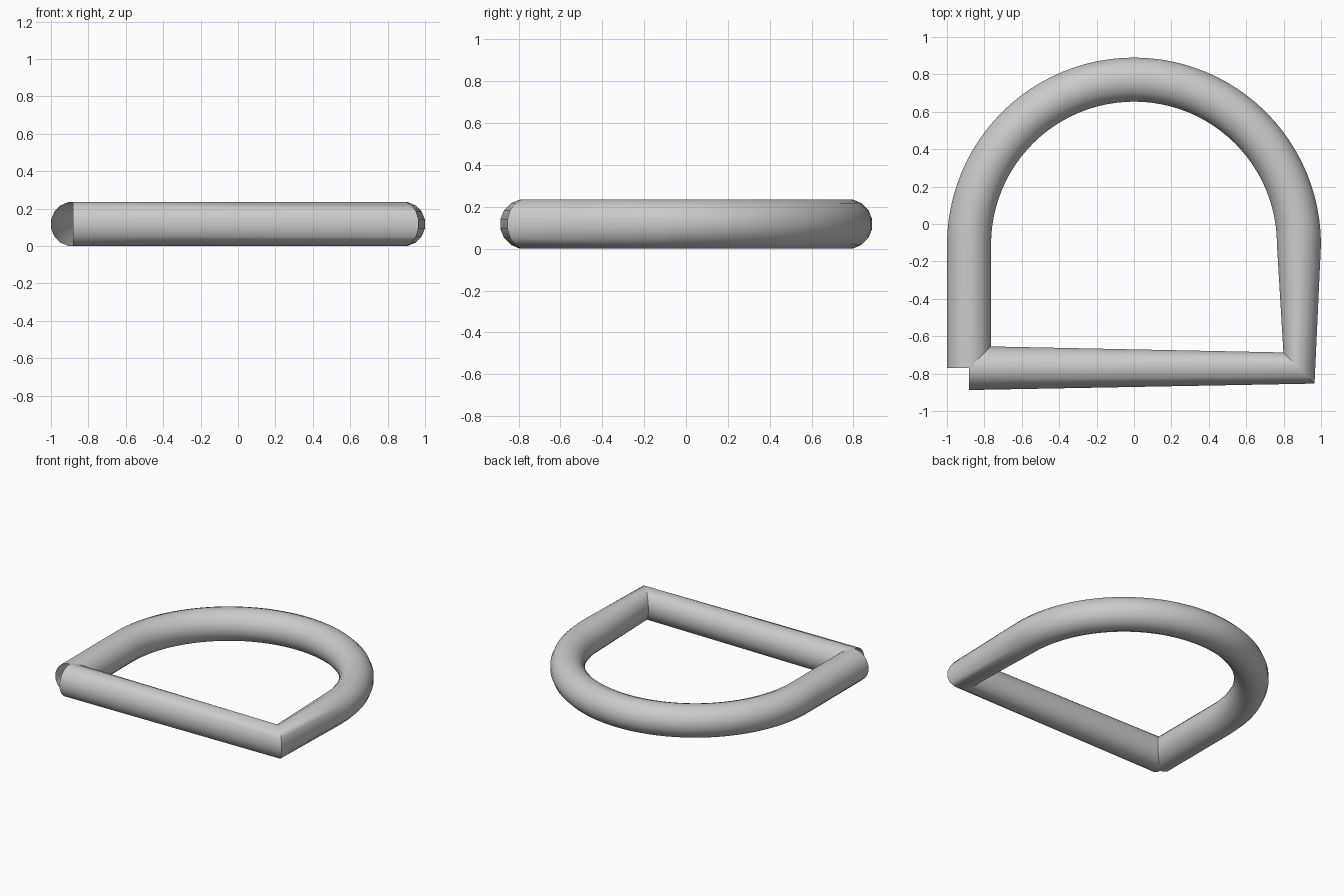
import bpy
import bmesh
from math import sin, cos, pi
from mathutils import Vector

if "Cube" in bpy.data.objects:
    bpy.data.objects.remove(bpy.data.objects["Cube"])

RADIUS = 0.12      # tube radius
SIDES = 16         # sides of the tube section
HALF_W = 0.882     # half width of the path
BASE_Y = -0.77     # straight bar position
ARC_Y = -0.11      # centre of the round bow
SEGS = 48
Z = RADIUS * cos(pi / SIDES)

# D-shaped path: left leg, half-round bow, right leg, straight bar
path = [Vector((-HALF_W, BASE_Y, Z))]
for i in range(SEGS + 1):
    a = pi - pi * i / SEGS
    path.append(Vector((HALF_W * cos(a), ARC_Y + HALF_W * sin(a), Z)))
path += [Vector((HALF_W, BASE_Y, Z)), Vector((-HALF_W, BASE_Y, Z))]


def direction(i):
    """Unit tangent at a path point, averaged from its neighbours."""
    t = Vector((0, 0, 0))
    if i > 0:
        t += (path[i] - path[i - 1]).normalized()
    if i < len(path) - 1:
        t += (path[i + 1] - path[i]).normalized()
    return t.normalized()


# Sweep an unmitred round section along the path, ends left open
bm = bmesh.new()
rings = []
for i, c in enumerate(path):
    t = direction(i)
    n = Vector((-t.y, t.x, 0))
    ring = []
    for j in range(SIDES):
        a = 2 * pi * (j + 0.5) / SIDES
        ring.append(bm.verts.new(c + RADIUS * (cos(a) * n + Vector((0, 0, sin(a))))))
    rings.append(ring)
for r0, r1 in zip(rings, rings[1:]):
    for j in range(SIDES):
        k = (j + 1) % SIDES
        bm.faces.new((r0[j], r0[k], r1[k], r1[j]))

mesh = bpy.data.meshes.new("d_ring")
bm.to_mesh(mesh)
bm.free()
ring_obj = bpy.data.objects.new("d_ring", mesh)
bpy.context.collection.objects.link(ring_obj)

# Smooth tube with a crisp corner
bpy.context.view_layer.objects.active = ring_obj
ring_obj.select_set(True)
bpy.ops.object.shade_smooth_by_angle(angle=pi / 5)
